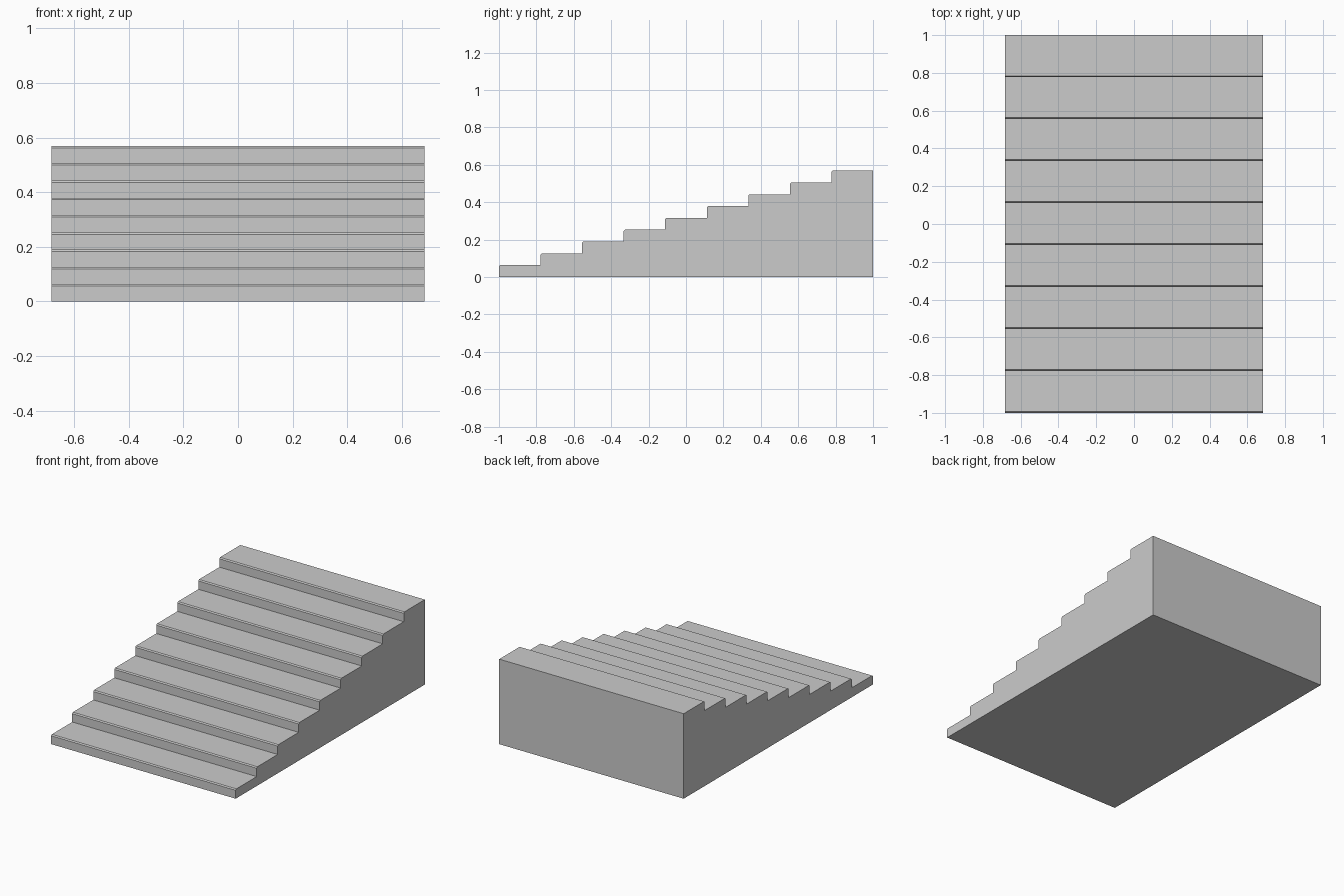
import bpy
import bmesh

if "Cube" in bpy.data.objects:
    bpy.data.objects.remove(bpy.data.objects["Cube"])

STEPS = 9
WIDTH, LENGTH, HEIGHT = 1.366, 2.0, 0.569
RUN, RISE = LENGTH / STEPS, HEIGHT / STEPS
CHAMFER = 0.007

# Side profile (y, z): each step has a riser, a chamfered nosing and a tread
profile = [(-LENGTH / 2, 0)]
for i in range(STEPS):
    y, z = -LENGTH / 2 + i * RUN, (i + 1) * RISE
    profile += [(y, z - CHAMFER), (y + CHAMFER, z), (y + RUN, z)]
profile.append((LENGTH / 2, 0))

# Solid staircase: extrude the profile across the width
bm = bmesh.new()
side = bm.faces.new([bm.verts.new((-WIDTH / 2, y, z)) for y, z in profile])
result = bmesh.ops.extrude_face_region(bm, geom=[side], use_keep_orig=True)
moved = [v for v in result["geom"] if isinstance(v, bmesh.types.BMVert)]
bmesh.ops.translate(bm, verts=moved, vec=(WIDTH, 0, 0))
bmesh.ops.recalc_face_normals(bm, faces=bm.faces)

mesh = bpy.data.meshes.new("staircase")
bm.to_mesh(mesh)
bm.free()
bpy.context.collection.objects.link(bpy.data.objects.new("staircase", mesh))
